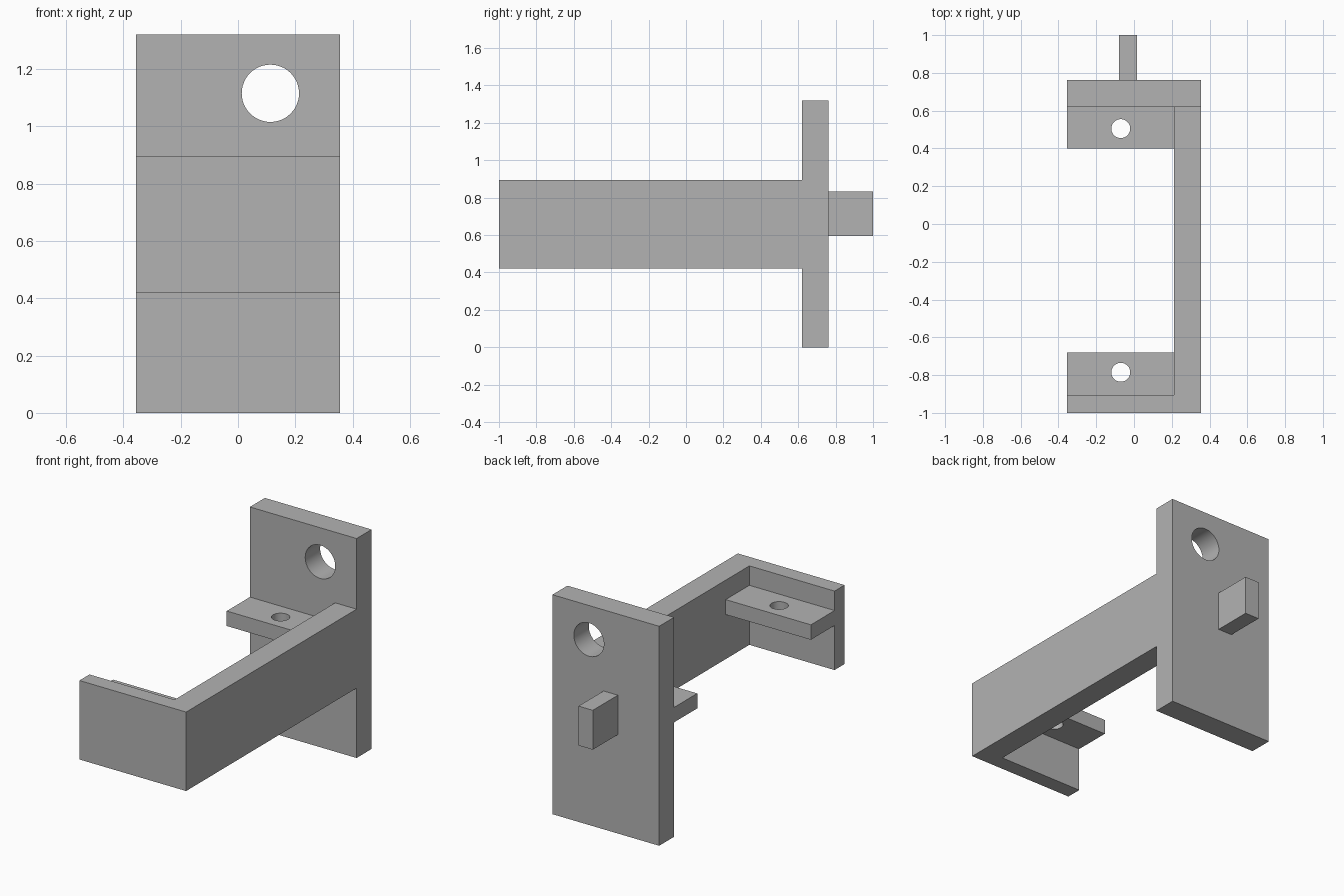
import bpy
import bmesh
from mathutils import Matrix, Vector

cube = bpy.data.objects.get("Cube")
if cube:
    bpy.data.objects.remove(cube, do_unlink=True)

GREY = (0.45, 0.45, 0.45, 1)
grey = bpy.data.materials.new("plain grey")
grey.use_nodes = True
grey.diffuse_color = GREY
grey.node_tree.nodes["Principled BSDF"].inputs["Base Color"].default_value = GREY

# Shared dimensions
HALF_W = 0.355
ARM_IN = 0.212
PLATE_Y = 0.62
PLATE_BACK = 0.762
FLANGE_Y = -0.905


def add_object(name, bm):
    bmesh.ops.recalc_face_normals(bm, faces=bm.faces)
    mesh = bpy.data.meshes.new(name)
    bm.to_mesh(mesh)
    bm.free()
    mesh.materials.append(grey)
    obj = bpy.data.objects.new(name, mesh)
    bpy.context.collection.objects.link(obj)
    return obj


def box(name, low, high):
    low, high = Vector(low), Vector(high)
    bm = bmesh.new()
    bmesh.ops.create_cube(bm, size=1, matrix=Matrix.Translation((low + high) / 2)
                          @ Matrix.Diagonal((*(high - low), 1)))
    return add_object(name, bm)


def prism(name, outline, bottom, top):
    bm = bmesh.new()
    face = bm.faces.new([bm.verts.new((x, y, bottom)) for x, y in outline])
    grown = bmesh.ops.extrude_face_region(bm, geom=[face])["geom"]
    verts = [v for v in grown if isinstance(v, bmesh.types.BMVert)]
    bmesh.ops.translate(bm, verts=verts, vec=(0, 0, top - bottom))
    return add_object(name, bm)


def drill(obj, centre, radius, axis):
    """Cut a round through hole and keep its bore smooth."""
    turn = Matrix.Rotation(1.5707963, 4, "X") if axis == "Y" else Matrix()
    bm = bmesh.new()
    bmesh.ops.create_cone(bm, cap_ends=True, segments=48, radius1=radius,
                          radius2=radius, depth=0.4,
                          matrix=Matrix.Translation(centre) @ turn)
    cutter = add_object("hole_cutter", bm)
    cutter.hide_render = True
    mod = obj.modifiers.new("hole", "BOOLEAN")
    mod.operation = "DIFFERENCE"
    mod.solver = "EXACT"
    mod.object = cutter
    bpy.ops.object.select_all(action="DESELECT")
    bpy.context.view_layer.objects.active = obj
    obj.select_set(True)
    bpy.ops.object.modifier_apply(modifier=mod.name)
    bpy.data.objects.remove(cutter, do_unlink=True)
    bpy.ops.object.shade_smooth_by_angle()


# Upright mounting plate with its large hole
plate = box("mounting_plate", (-HALF_W, PLATE_Y, 0), (HALF_W, PLATE_BACK, 1.32))
drill(plate, (0.113, 0.69, 1.115), 0.1, "Y")

# Side arm that turns the corner into the front flange
prism("side_arm_and_front_flange",
      [(HALF_W, PLATE_Y), (ARM_IN, PLATE_Y), (ARM_IN, FLANGE_Y),
       (-HALF_W, FLANGE_Y), (-HALF_W, -1), (HALF_W, -1)], 0.42, 0.895)

# Two drilled shelves facing each other
for name, y0, y1, hole_y in (("front_shelf", FLANGE_Y, -0.68, -0.785),
                             ("rear_shelf", 0.4, PLATE_Y, 0.505)):
    shelf = box(name, (-HALF_W, y0, 0.688), (ARM_IN, y1, 0.778))
    drill(shelf, (-0.07, hole_y, 0.73), 0.05, "Z")

# Tab on the back of the plate
box("rear_tab", (-0.08, PLATE_BACK, 0.595), (0.015, 1, 0.832))
